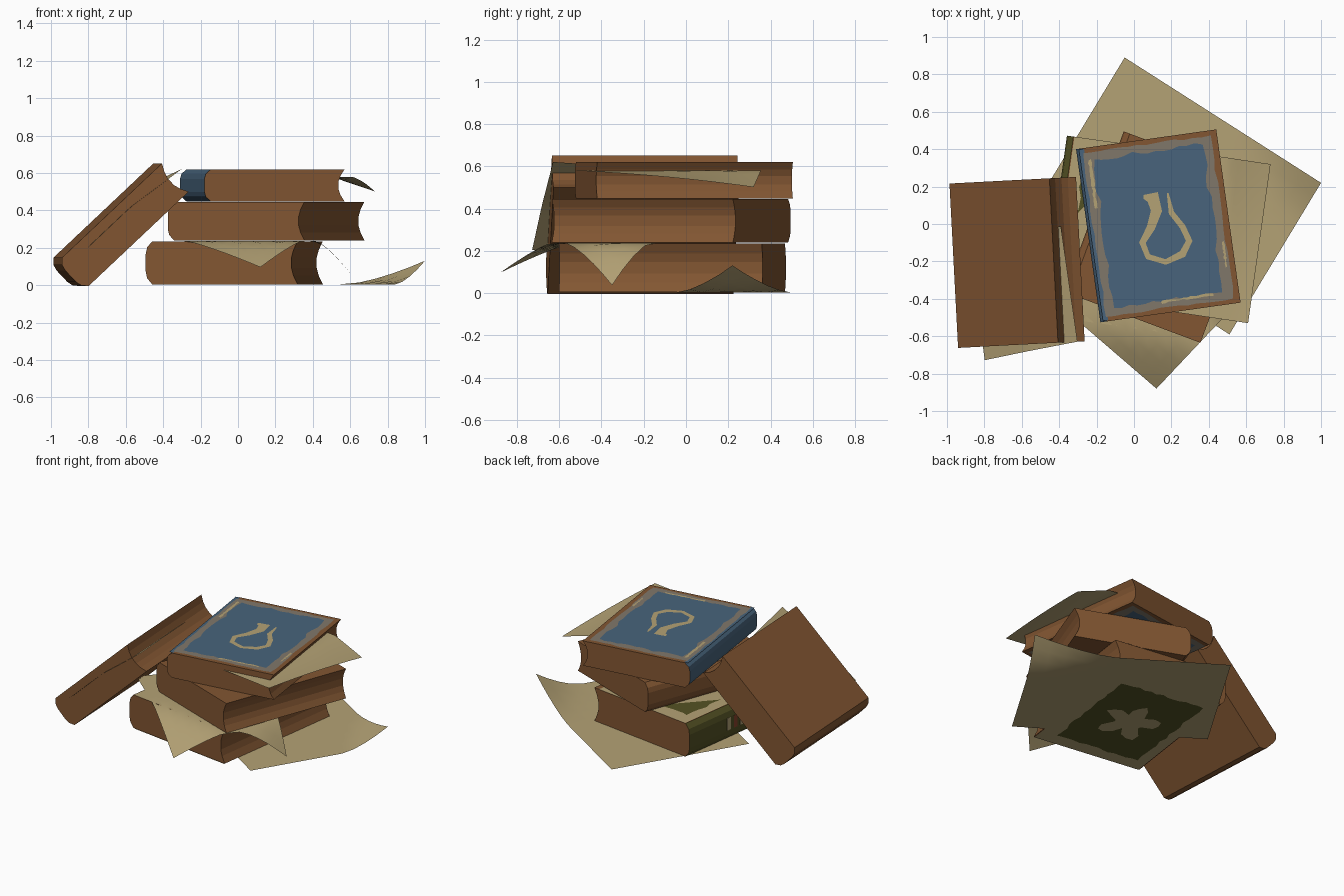
import bpy, bmesh, math, random
from mathutils import Matrix, Vector

if "Cube" in bpy.data.objects:
    bpy.data.objects.remove(bpy.data.objects["Cube"])

random.seed(4)


def mat(name, r, g, b):
    m = bpy.data.materials.new(name)
    m.diffuse_color = [((c / 255 + 0.055) / 1.055) ** 2.4 for c in (r, g, b)] + [1]
    m.use_nodes = True
    m.node_tree.nodes["Principled BSDF"].inputs["Base Color"].default_value = m.diffuse_color
    return m


BROWN = mat("leather brown", 130, 86, 50)
BLUE = mat("cover blue", 72, 100, 124)
GREY = mat("worn grey", 128, 119, 106)
PAPER = mat("old paper", 180, 162, 117)
GREEN = mat("cover green", 84, 82, 36)
RED = mat("label red", 135, 66, 44)


def make(name, bm, mats, M=Matrix.Identity(4)):
    me = bpy.data.meshes.new(name)
    bm.to_mesh(me)
    bm.free()
    for m in mats:
        me.materials.append(m)
    ob = bpy.data.objects.new(name, me)
    ob.matrix_world = M
    bpy.context.collection.objects.link(ob)
    return ob


def place(x, y, z, rot, tilt=0):
    return (Matrix.Translation((x, y, z)) @ Matrix.Rotation(math.radians(rot), 4, 'Z')
            @ Matrix.Rotation(math.radians(-tilt), 4, 'Y'))


# closed book: rounded spine at -x, hollow page edge at +x
def book(name, M, w, l, t, spine):
    x0, x1 = -w / 2, w / 2
    upper = [(x1 - 0.033, 0.12), (x1 - 0.022, 0.3), (x1, 0.5),
             (x0 + 0.035, 0.5), (x0 + 0.008, 0.36), (x0, 0.2)]
    prof = upper + [(x, -z) for x, z in reversed(upper)]
    bm = bmesh.new()
    front = [bm.verts.new((x, -l / 2, z * t)) for x, z in prof]
    back = [bm.verts.new((x, l / 2, z * t)) for x, z in prof]
    bm.faces.new(front)
    bm.faces.new(back[::-1])
    n = len(prof)
    for i in range(n):
        j = (i + 1) % n
        bm.faces.new((front[i], back[i], back[j], front[j]))
    bmesh.ops.recalc_face_normals(bm, faces=bm.faces)
    for f in bm.faces:
        if f.normal.x < -0.3 and f.calc_center_median().x < 0:
            f.material_index = 1
    return make(name, bm, [BROWN, spine], M)


def flat(name, pts, z, m, M, up=True):
    bm = bmesh.new()
    f = bm.faces.new([bm.verts.new((x, y, z)) for x, y in pts])
    f.normal_update()
    if (f.normal.z > 0) != up:
        f.normal_flip()
    return make(name, bm, [m], M)


# painted rectangle with a worn, ragged outline
def panel(name, hw, hl, z, m, M, rag=0.0, up=True, cx=0.0, cy=0.0):
    cs = [(-hw, -hl), (hw, -hl), (hw, hl), (-hw, hl)]
    pts, k = [], 14 if rag else 1
    for i in range(4):
        (ax, ay), (bx, by) = cs[i], cs[(i + 1) % 4]
        for j in range(k):
            s = j / k
            r = random.uniform(-rag, rag)
            dx, dy = (0, r) if i % 2 == 0 else (r, 0)
            pts.append((cx + ax + (bx - ax) * s + dx, cy + ay + (by - ay) * s + dy))
    return flat(name, pts, z, m, M, up)


# sheet of paper: corner, two edge vectors, height rule
def sheet(name, c, u, v, height, M=Matrix.Identity(4), n=12):
    bm = bmesh.new()
    g = []
    for i in range(n + 1):
        row = []
        for j in range(n + 1):
            x = c[0] + u[0] * i / n + v[0] * j / n
            y = c[1] + u[1] * i / n + v[1] * j / n
            row.append(bm.verts.new((x, y, height(x, y))))
        g.append(row)
    for i in range(n):
        for j in range(n):
            f = bm.faces.new((g[i][j], g[i + 1][j], g[i + 1][j + 1], g[i][j + 1]))
            f.smooth = True
    bm.normal_update()
    if sum(f.normal.z for f in bm.faces) < 0:
        bmesh.ops.reverse_faces(bm, faces=bm.faces)
    return make(name, bm, [PAPER], M)


# the four books
low = place(-0.02, -0.065, 0.12, -8)
mid = place(0.15, -0.07, 0.343, -20.5)
top = place(0.13, -0.01, 0.534, 8)
lean = place(-0.638, -0.206, 0.312, 3, 43.3)
book("bottom_book", low, 0.82, 0.97, 0.23, GREEN)
book("middle_book", mid, 0.78, 0.915, 0.205, BROWN)
book("top_book", top, 0.757, 0.935, 0.172, BLUE)
book("leaning_book", lean, 0.77, 0.88, 0.208, BROWN)

# blue cover of the top book, front and back
for up, s in ((True, 1), (False, -1)):
    side = "front" if up else "back"
    panel("blue_cover_border_" + side, 0.345, 0.44, s * 0.087, GREY, top, 0.006, up)
    panel("blue_cover_field_" + side, 0.295, 0.40, s * 0.088, BLUE, top, 0.012, up)
panel("spine_hinge", 0.014, 0.462, 0.0868, BLUE, top, 0, True, -0.35)
for i, (cx, cy, hw, hl) in enumerate([(-0.315, 0.27, 0.008, 0.13), (0.1, -0.405, 0.14, 0.007),
                                      (0.33, -0.2, 0.005, 0.07)]):
    panel(f"worn_streak_{i}", hw, hl, 0.0885, PAPER, top, 0.004, True, cx, cy)

# curling emblem on the blue cover: path points with widths
path = [(.05, .145, .02), (.10, .145, .075), (.12, .07, .06), (.09, -.02, .045), (.045, -.10, .035),
        (.075, -.175, .032), (.17, -.203, .03), (.26, -.16, .04), (.295, -.09, .035),
        (.26, -.015, .032), (.20, .06, .03), (.18, .165, .01)]
bm = bmesh.new()
prev = None
for i, (x, y, w) in enumerate(path):
    a, b = path[max(i - 1, 0)], path[min(i + 1, len(path) - 1)]
    nrm = Vector((a[1] - b[1], b[0] - a[0])).normalized() * w / 2
    cur = [bm.verts.new((x + k * nrm.x, y + k * nrm.y, 0.6235)) for k in (1, -1)]
    if prev:
        bm.faces.new((prev[0], prev[1], cur[1], cur[0]))
    prev = cur
make("cover_emblem", bm, [PAPER])

# green cover of the bottom book, both sides
panel("green_cover_margin_front", 0.37, 0.485, 0.1158, PAPER, low, 0, True, 0.0)
panel("green_cover_field_front", 0.30, 0.39, 0.1162, GREEN, low, 0.01)
panel("green_cover_margin_back", 0.385, 0.485, -0.118, PAPER, low, 0, False, 0.02)
panel("green_cover_field_back", 0.30, 0.39, -0.119, GREEN, low, 0.01, False)
blotch = []
for i in range(28):
    a = i * math.tau / 28
    r = 0.15 + 0.05 * math.sin(5 * a) + random.uniform(-0.02, 0.02)
    blotch.append((r * math.cos(a), r * 1.1 * math.sin(a)))
flat("green_cover_blotch", blotch, -0.12, PAPER, low, False)

# small labels on the green spine
for i, (y, w, m) in enumerate([(0.12, .035, PAPER), (0.06, .03, RED), (0.0, .035, PAPER),
                               (-0.3, .02, PAPER)]):
    bm = bmesh.new()
    bmesh.ops.create_cube(bm, size=1)
    bmesh.ops.transform(bm, verts=bm.verts,
                        matrix=Matrix.Translation((-0.41, y, 0)) @ Matrix.Diagonal((.004, w, .085, 1)))
    make(f"spine_label_{i}", bm, [m], low)


# loose sheets
def ground_h(x, y):
    t = (x - 0.56) * 0.891 + (y - 0.5) * 0.454
    return 0.003 + 0.128 * (max(t, 0) / 0.265) ** 1.5


def droop_h(x, y):
    t = -0.17 * (x + 0.3) - 0.98 * (y + 0.53)
    a = 0.14 * (max(t, 0) / 0.27) ** 1.2
    b = 0.2 * (max(x - 0.41, 0) / 0.21) ** 1.4
    return 0.2375 - max(a, b)


def page_h(x, y):
    return 0.58 - 0.078 * min(max((x - 0.5) / 0.23, 0), 1) * min(max((y + 0.53) / 0.85, 0), 1)


sheet("ground_sheet", (1.0, 0.22), (-1.05, 0.67), (-0.49, -0.81), ground_h)
sheet("drooping_sheet", (0.12, -0.88), (0.5, 0.53), (-0.72, 0.62), droop_h)
sheet("top_book_loose_page", (0.61, -0.53), (0.12, 0.85), (-0.4, 0.06), page_h)
sheet("leaning_book_loose_page", (-0.21, -0.513), (0.65, 0.073), (-0.07, 0.62),
      lambda x, y: 0.05 - 0.04 * max(0, x - 0.1) / 0.34, lean)
